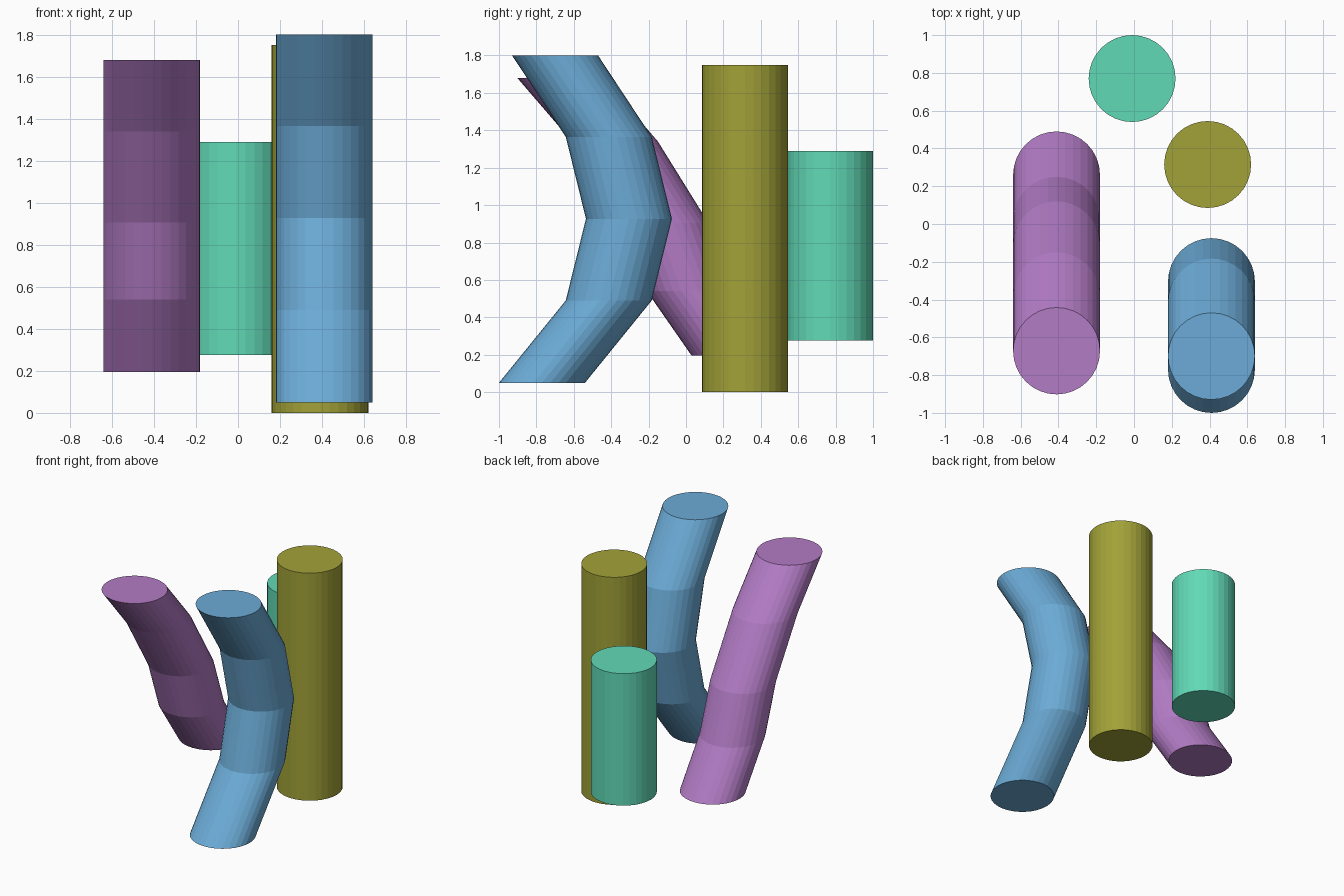
import bpy, bmesh
from math import cos, sin, tau

if "Cube" in bpy.data.objects:
    bpy.data.objects.remove(bpy.data.objects["Cube"])

RADIUS = 0.23
SIDES = 32


def tube(name, x, path, color):
    """Stack horizontal circles along a (y, z) path and cap both ends."""
    bm = bmesh.new()
    rings = [[bm.verts.new((x + RADIUS * cos(tau * i / SIDES),
                            y + RADIUS * sin(tau * i / SIDES), z))
              for i in range(SIDES)] for y, z in path]
    for low, high in zip(rings, rings[1:]):
        for i in range(SIDES):
            j = (i + 1) % SIDES
            bm.faces.new((low[i], low[j], high[j], high[i]))
    bm.faces.new(rings[0][::-1])
    bm.faces.new(rings[-1])
    mesh = bpy.data.meshes.new(name)
    bm.to_mesh(mesh)
    bm.free()
    mat = bpy.data.materials.new(name + "_color")
    mat.diffuse_color = (*color, 1)
    mat.use_nodes = True
    mat.node_tree.nodes["Principled BSDF"].inputs["Base Color"].default_value = mat.diffuse_color
    mesh.materials.append(mat)
    obj = bpy.data.objects.new(name, mesh)
    bpy.context.collection.objects.link(obj)
    return obj


# Straight columns
tube("olive_column", 0.39, [(0.315, 0.0), (0.315, 1.75)], (0.36, 0.36, 0.04))
tube("green_column", -0.01, [(0.77, 0.275), (0.77, 1.29)], (0.12, 0.70, 0.47))

# Bent columns made of sheared segments
tube("blue_bent_column", 0.41,
     [(-0.77, 0.05), (-0.413, 0.49), (-0.305, 0.927), (-0.413, 1.365), (-0.70, 1.80)],
     (0.15, 0.41, 0.68))
tube("purple_bent_column", -0.41,
     [(0.26, 0.195), (0.02, 0.54), (-0.11, 0.905), (-0.38, 1.34), (-0.672, 1.68)],
     (0.45, 0.20, 0.56))
